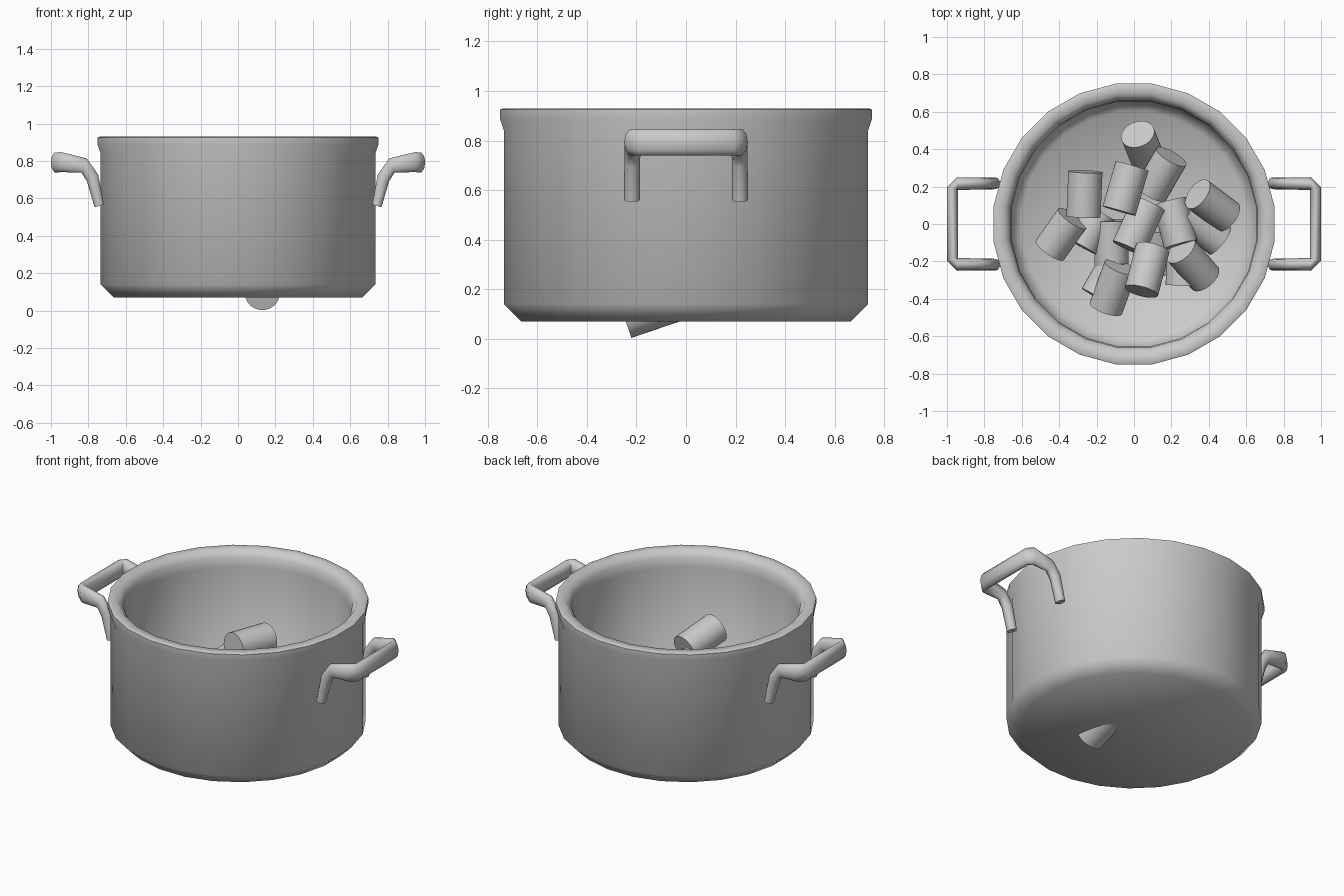
import bpy, bmesh, math
from mathutils import Vector

if "Cube" in bpy.data.objects:
    bpy.data.objects.remove(bpy.data.objects["Cube"])

grey = bpy.data.materials.new("plain_grey")
grey.diffuse_color = (0.6, 0.6, 0.6, 1)
grey.use_nodes = True
grey.node_tree.nodes["Principled BSDF"].inputs["Base Color"].default_value = grey.diffuse_color


def finish(name, bm, angle):
    bmesh.ops.recalc_face_normals(bm, faces=bm.faces)
    me = bpy.data.meshes.new(name)
    bm.to_mesh(me)
    bm.free()
    me.materials.append(grey)
    ob = bpy.data.objects.new(name, me)
    bpy.context.collection.objects.link(ob)
    bpy.ops.object.select_all(action='DESELECT')
    ob.select_set(True)
    bpy.context.view_layer.objects.active = ob
    bpy.ops.object.shade_smooth_by_angle(angle=math.radians(angle))
    return ob


def skin(bm, rings, closed=True):
    """Bridge consecutive rings of vertices with quads and cap both ends."""
    for a, b in zip(rings, rings[1:]):
        n = len(a)
        for i in range(n):
            j = (i + 1) % n
            bm.faces.new((a[i], a[j], b[j], b[i]))
    bm.faces.new(rings[0])
    bm.faces.new(rings[-1])


# pot: 24-sided lathe, outside from the base up, over the rim, down inside
SIDES = 24
profile = [(0.665, 0.07), (0.735, 0.14), (0.735, 0.84), (0.75, 0.885),
           (0.75, 0.925), (0.74, 0.93), (0.69, 0.93), (0.66, 0.89),
           (0.655, 0.83), (0.655, 0.18), (0.60, 0.12)]
bm = bmesh.new()
rings = []
for r, z in profile:
    r /= math.cos(math.pi / SIDES)
    rings.append([bm.verts.new((r * math.cos(a), r * math.sin(a), z))
                  for a in (2 * math.pi * (i + 0.5) / SIDES for i in range(SIDES))])
skin(bm, rings)
finish("pot", bm, 60)


# handles: rounded bar swept along a bent U; entries are
# (centre, sideways half-axis, upward half-axis)
half = [((0.742, 0.218, 0.56), (0, 0.032, 0), (-0.026, 0, 0.008)),
        ((0.778, 0.217, 0.71), (0, 0.032, 0), (-0.032, 0, 0.018)),
        ((0.822, 0.216, 0.775), (0, 0.032, 0), (-0.015, 0, 0.04)),
        ((0.945, 0.216, 0.794), (0, 0.034, 0), (0, 0, 0.056)),
        ((0.971, 0.19, 0.792), (0.03, 0.005, 0), (0, 0, 0.056))]


def flip(v):
    return (v[0], -v[1], v[2])


path = half + [(flip(c), flip(s), u) for c, s, u in reversed(half)]
for name, sx in (("right_handle", 1), ("left_handle", -1)):
    bm = bmesh.new()
    rings = []
    for k, (c, s, u) in enumerate(path):
        # keep the sideways axis pointing to the outside of the U
        side = Vector(s)
        ring = []
        for i in range(10):
            a = 2 * math.pi * i / 10
            p = Vector(c) + side * math.cos(a) + Vector(u) * math.sin(a)
            ring.append(bm.verts.new((p.x * sx, p.y, p.z)))
        rings.append(ring)
    skin(bm, rings)
    finish(name, bm, 60)


# chunks: heaped short cylinders, each given by its two end centres
R = 0.092
chunks = [
    ((0.13, -0.25, 0.09), (0.13, -0.015, 0.17)),
    ((0.02, 0.48, 0.33), (0.08, 0.33, 0.16)),
    ((0.20, 0.36, 0.34), (0.09, 0.17, 0.27)),
    ((-0.01, 0.31, 0.56), (-0.08, 0.07, 0.57)),
    ((-0.26, 0.28, 0.37), (-0.27, 0.04, 0.35)),
    ((-0.33, 0.03, 0.32), (-0.45, -0.14, 0.26)),
    ((0.34, 0.16, 0.40), (0.50, 0.04, 0.28)),
    ((0.27, 0.06, 0.28), (0.46, -0.09, 0.22)),
    ((0.08, 0.11, 0.40), (-0.03, -0.13, 0.43)),
    ((-0.12, 0.02, 0.24), (-0.12, -0.22, 0.22)),
    ((0.10, -0.13, 0.53), (0.04, -0.36, 0.60)),
    ((-0.07, -0.23, 0.35), (-0.15, -0.45, 0.27)),
    ((-0.09, -0.20, 0.22), (-0.20, -0.39, 0.23)),
    ((0.25, -0.14, 0.36), (0.38, -0.29, 0.24)),
    ((0.27, -0.10, 0.22), (0.26, -0.33, 0.22)),
    ((0.19, 0.12, 0.30), (0.25, -0.11, 0.32)),
    ((-0.18, 0.06, 0.22), (-0.28, -0.12, 0.23)),
]
N = 28
for k, (a, b) in enumerate(chunks):
    a, b = Vector(a), Vector(b)
    d = (b - a).normalized()
    u = d.orthogonal().normalized()
    v = d.cross(u)
    bm = bmesh.new()
    rings = [[bm.verts.new(e + R * (u * math.cos(t) + v * math.sin(t)))
              for t in (2 * math.pi * i / N for i in range(N))] for e in (a, b)]
    skin(bm, rings)
    finish(f"chunk_{k + 1}", bm, 40)
